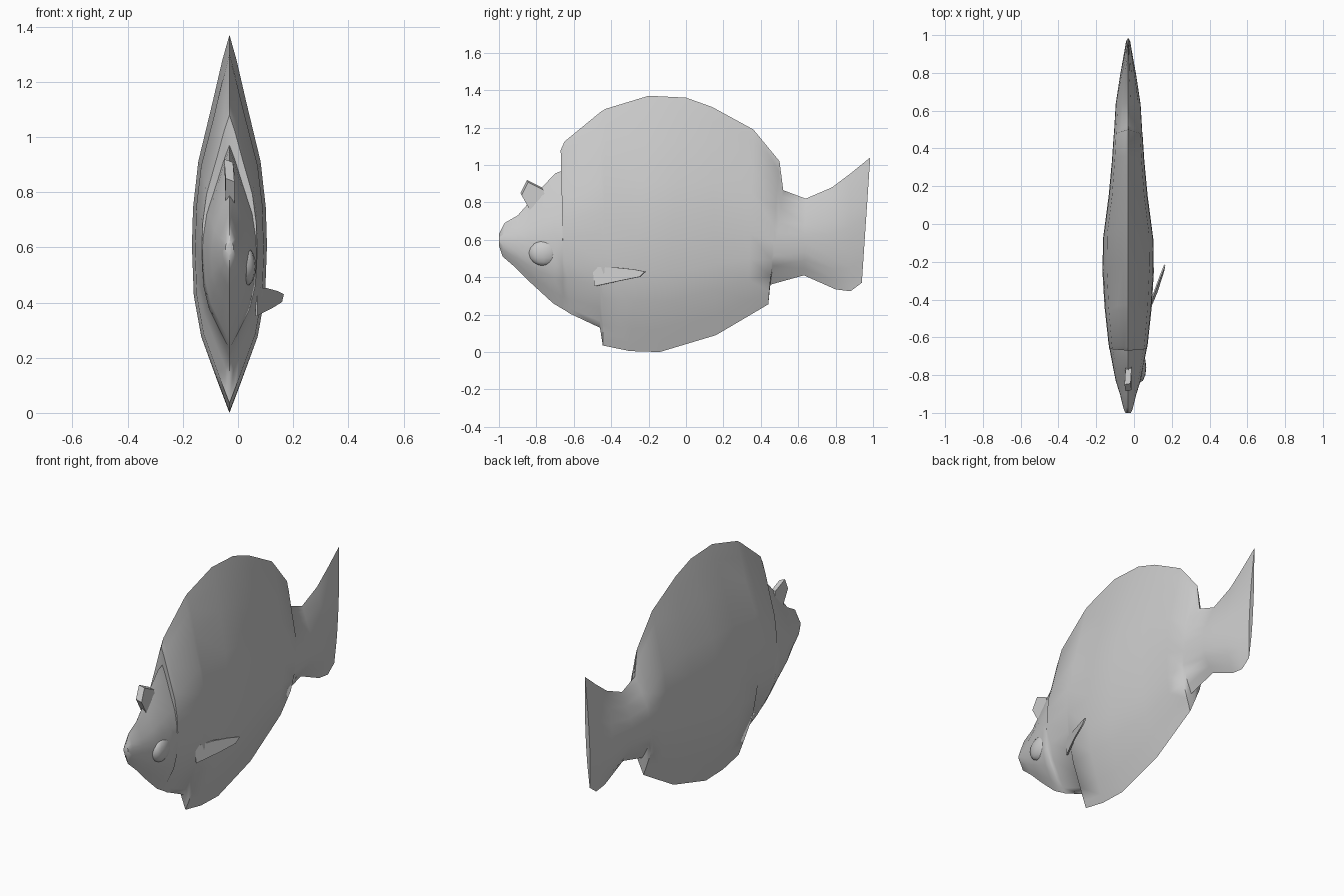
import bpy, bmesh
from mathutils import Vector

CX = -0.031      # body mid-plane

# lens-shaped cross-section: (height fraction from mid-line, width fraction)
SECTION = [(0.88, 0.19), (0.68, 0.45), (0.4, 0.83), (0.18, 0.97), (0, 1),
           (-0.3, 0.95), (-0.55, 0.75), (-0.8, 0.34), (-0.93, 0.12)]

# stations nose to tail: bottom y, bottom z, top y, top z, half width
STATIONS = [
    (-1.0, 0.57, -1.0, 0.63, 0.015), (-0.98, 0.51, -0.97, 0.69, 0.025),
    (-0.91, 0.45, -0.9, 0.73, 0.042), (-0.83, 0.37, -0.83, 0.81, 0.066),
    (-0.77, 0.315, -0.77, 0.88, 0.078), (-0.71, 0.26, -0.7, 0.955, 0.09),
    (-0.66, 0.23, -0.66, 0.97, 0.099), (-0.65, 0.225, -0.67, 1.08, 0.1),
    (-0.62, 0.205, -0.65, 1.125, 0.104), (-0.46, 0.13, -0.455, 1.285, 0.123),
    (-0.445, 0.035, -0.43, 1.3, 0.125), (-0.3, 0.005, -0.2, 1.37, 0.136),
    (-0.14, 0.0, 0.0, 1.36, 0.133), (0.16, 0.09, 0.14, 1.31, 0.103),
    (0.33, 0.19, 0.36, 1.19, 0.085), (0.44, 0.255, 0.5, 1.02, 0.077),
    (0.45, 0.36, 0.52, 0.865, 0.075), (0.63, 0.41, 0.64, 0.82, 0.066),
    (0.8, 0.335, 0.78, 0.88, 0.042), (0.88, 0.325, 0.88, 0.955, 0.026),
    (0.94, 0.37, 0.985, 1.04, 0.012)]


def finish(name, bm, angle=0.7):
    bmesh.ops.recalc_face_normals(bm, faces=bm.faces)
    me = bpy.data.meshes.new(name)
    bm.to_mesh(me)
    bm.free()
    ob = bpy.data.objects.new(name, me)
    bpy.context.collection.objects.link(ob)
    bpy.ops.object.select_all(action='DESELECT')
    ob.select_set(True)
    bpy.context.view_layer.objects.active = ob
    bpy.ops.object.shade_smooth_by_angle(angle=angle)
    return ob


def ring(bm, st):
    yb, zb, yt, zt, w = st
    zc = zb + 0.44 * (zt - zb)

    def point(t, side):
        z = zc + t * ((zt - zc) if t > 0 else (zc - zb))
        f = (z - zb) / (zt - zb)
        return bm.verts.new((CX + side[0] * w * side[1], yb + f * (yt - yb), z))

    right = [point(t, (1, s)) for t, s in SECTION]
    left = [point(t, (-1, s)) for t, s in reversed(SECTION)]
    return [point(1, (1, 0))] + right + [point(-1, (1, 0))] + left


# body with dorsal, anal and tail fins lofted as one skin
bm = bmesh.new()
rings = [ring(bm, st) for st in STATIONS]
n = len(rings[0])
for a, b in zip(rings, rings[1:]):
    for i in range(n):
        j = (i + 1) % n
        bm.faces.new((a[i], a[j], b[j], b[i]))
bm.faces.new(rings[0])
bm.faces.new(rings[-1])
finish("fish_body", bm, 1.0)


def plate(name, pts, offset):
    """Thin fin: outline and its copy moved by offset, joined by side faces."""
    bm = bmesh.new()
    off = Vector(offset)
    a = [bm.verts.new(p) for p in pts]
    b = [bm.verts.new(Vector(p) + off) for p in pts]
    bm.faces.new(a)
    bm.faces.new(b[::-1])
    for i in range(len(a)):
        j = (i + 1) % len(a)
        bm.faces.new((a[i], b[i], b[j], a[j]))
    return finish(name, bm)


# single pectoral fin on the right flank
plate("pectoral_fin",
      [(0.07, -0.5, 0.455), (0.105, -0.38, 0.452), (0.142, -0.28, 0.442),
       (0.166, -0.22, 0.43), (0.16, -0.25, 0.402), (0.125, -0.36, 0.38),
       (0.07, -0.49, 0.352)], (-0.006, 0.006, 0))

# raised eye on the brow
plate("brow_eye",
      [(-0.045, -0.885, 0.85), (-0.05, -0.85, 0.92), (-0.045, -0.77, 0.88),
       (-0.045, -0.75, 0.82), (-0.045, -0.84, 0.77)], (0.032, 0.006, -0.012))

# low cheek bulge on the right side of the head
bm = bmesh.new()
bmesh.ops.create_uvsphere(bm, u_segments=12, v_segments=8, radius=1)
for v in bm.verts:
    v.co = Vector((0.03 + 0.035 * v.co.x, -0.76 + 0.08 * v.co.y, 0.53 + 0.07 * v.co.z))
finish("cheek_bulge", bm)
